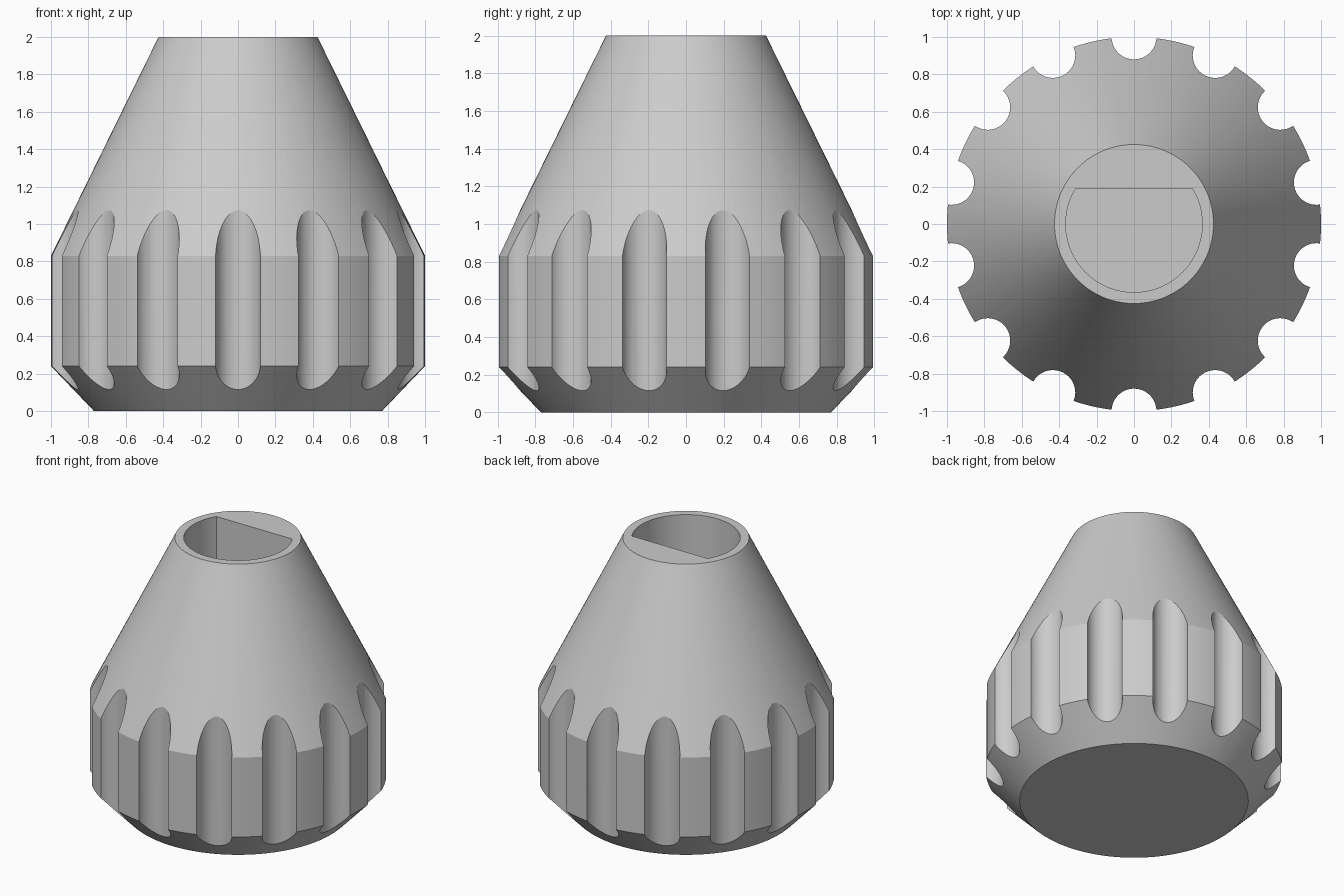
import bpy, bmesh, math
from mathutils import Matrix, Vector

if "Cube" in bpy.data.objects:
    bpy.data.objects.remove(bpy.data.objects["Cube"])

FLUTES = 14
SEGMENTS = 128


def make_object(name, bm):
    bmesh.ops.recalc_face_normals(bm, faces=bm.faces)
    mesh = bpy.data.meshes.new(name)
    bm.to_mesh(mesh)
    bm.free()
    obj = bpy.data.objects.new(name, mesh)
    bpy.context.collection.objects.link(obj)
    return obj


def prism(bm, outline, z0, z1):
    """Closed prism from a flat outline."""
    face = bm.faces.new([bm.verts.new((x, y, z0)) for x, y in outline])
    out = bmesh.ops.extrude_face_region(bm, geom=[face])
    top = [v for v in out["geom"] if isinstance(v, bmesh.types.BMVert)]
    bmesh.ops.translate(bm, verts=top, vec=(0, 0, z1 - z0))
    # keep the starting cap so the prism is closed
    if not face.is_valid:
        bmesh.ops.holes_fill(bm, edges=bm.edges)


def cut(target, cutter):
    cutter.hide_render = True
    mod = target.modifiers.new("cut", "BOOLEAN")
    mod.operation = "DIFFERENCE"
    mod.solver = "EXACT"
    mod.object = cutter
    bpy.context.view_layer.objects.active = target
    bpy.ops.object.modifier_apply(modifier=mod.name)
    bpy.data.objects.remove(cutter)


# Knob body: chamfered base, straight grip, tapered neck
profile = [(0.77, 0), (1.0, 0.24), (1.0, 0.83), (0.425, 2.0)]
bm = bmesh.new()
rings = []
for r, z in profile:
    rings.append([bm.verts.new((r * math.cos(a), r * math.sin(a), z))
                  for a in (math.tau * i / SEGMENTS for i in range(SEGMENTS))])
for low, high in zip(rings, rings[1:]):
    for i in range(SEGMENTS):
        j = (i + 1) % SEGMENTS
        bm.faces.new((low[i], low[j], high[j], high[i]))
bm.faces.new(rings[0][::-1])
bm.faces.new(rings[-1])
knob = make_object("knob_body", bm)

# Grip flutes: round vertical grooves around the rim
bm = bmesh.new()
for i in range(FLUTES):
    a = -math.pi / 2 + math.tau * i / FLUTES
    bmesh.ops.create_cone(bm, cap_ends=True, segments=40, radius1=0.12, radius2=0.12, depth=1.5,
                          matrix=Matrix.Translation(Vector((math.cos(a), math.sin(a), 0.65))))
cut(knob, make_object("flute_cutter", bm))

# Shaft socket: D-shaped blind hole with its flat toward the back
R, FLAT = 0.365, 0.19
start = math.pi - math.asin(FLAT / R)
sweep = math.pi + 2 * math.asin(FLAT / R)
outline = [(R * math.cos(start + sweep * i / 64), R * math.sin(start + sweep * i / 64))
           for i in range(65)]
bm = bmesh.new()
prism(bm, outline, 0.8, 2.2)
cut(knob, make_object("socket_cutter", bm))

# Grey plastic
grey = bpy.data.materials.new("grey_plastic")
grey.diffuse_color = (0.6, 0.6, 0.6, 1)
grey.use_nodes = True
grey.node_tree.nodes["Principled BSDF"].inputs["Base Color"].default_value = grey.diffuse_color
knob.data.materials.clear()
knob.data.materials.append(grey)
for p in knob.data.polygons:
    p.material_index = 0

bpy.ops.object.select_all(action="DESELECT")
knob.select_set(True)
bpy.context.view_layer.objects.active = knob
bpy.ops.object.shade_smooth_by_angle(angle=math.radians(25))
